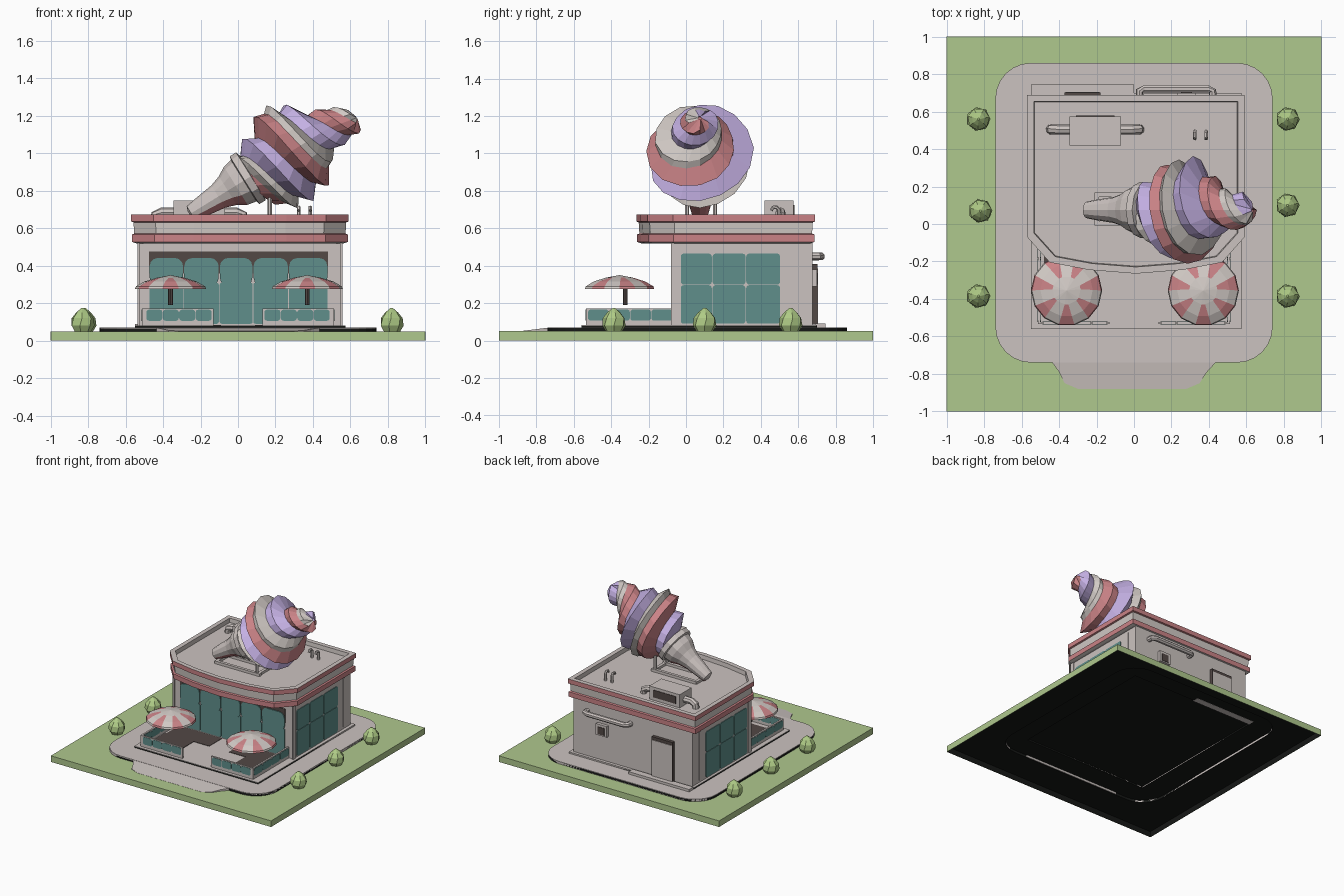
import bpy, bmesh, math
from mathutils import Vector

if "Cube" in bpy.data.objects:
    bpy.data.objects.remove(bpy.data.objects["Cube"])

def mat(name, col):
    m = bpy.data.materials.new(name)
    m.diffuse_color = (*col, 1)
    m.use_nodes = True
    m.node_tree.nodes["Principled BSDF"].inputs["Base Color"].default_value = m.diffuse_color
    return m

STONE = mat("warm grey", (.60, .545, .525))
PALE = mat("pale grey", (.64, .59, .56))
PINK = mat("dusty pink", (.59, .225, .24))
LILAC = mat("lilac", (.56, .44, .78))
GRASS = mat("grass green", (.43, .58, .27))
LEAF = mat("leaf green", (.43, .60, .24))
GLASS = mat("teal glass", (.115, .275, .26))
DARK = mat("dark brown", (.085, .065, .06))
BLACK = mat("soil black", (.008, .009, .008))

def finish(name, bm, mats):
    bmesh.ops.recalc_face_normals(bm, faces=bm.faces)
    me = bpy.data.meshes.new(name)
    bm.to_mesh(me)
    bm.free()
    for m in mats:
        me.materials.append(m)
    ob = bpy.data.objects.new(name, me)
    bpy.context.collection.objects.link(ob)
    return ob

def loft(name, rings, mats, bands=None, caps=True):
    """Skin a list of closed rings; bands gives the material of each strip."""
    bm = bmesh.new()
    vs = [[bm.verts.new(p) for p in r] for r in rings]
    n = len(rings[0])
    for j in range(len(vs) - 1):
        for i in range(n):
            k = (i + 1) % n
            f = bm.faces.new((vs[j][i], vs[j][k], vs[j+1][k], vs[j+1][i]))
            f.material_index = bands[j] if bands else 0
    if caps:
        bm.faces.new(vs[0][::-1])
        bm.faces.new(vs[-1]).material_index = bands[-1] if bands else 0
    return finish(name, bm, mats)

def prism(name, pts, z0, z1, m, caps=True):
    return loft(name, [[(x, y, z) for x, y in pts] for z in (z0, z1)], [m], None, caps)

def box(name, x0, x1, y0, y1, z0, z1, m, caps=True):
    return prism(name, [(x0, y0), (x1, y0), (x1, y1), (x0, y1)], z0, z1, m, caps)

def tube(name, pts, r, m, sides=8):
    """Straight-jointed round pipe along a path."""
    pts = [Vector(p) for p in pts]
    rings = []
    for i, p in enumerate(pts):
        d = (pts[min(i+1, len(pts)-1)] - pts[max(i-1, 0)]).normalized()
        u = d.orthogonal().normalized() if i == 0 else (u - u.dot(d) * d).normalized()
        v = d.cross(u)
        rings.append([p + r * (math.cos(a) * u + math.sin(a) * v)
                      for a in (math.tau * k / sides for k in range(sides))])
    return loft(name, rings, [m])

def rounded(x0, x1, y0, y1, r, n=6):
    out = []
    for cx, cy, a0 in ((x1-r, y1-r, 0), (x0+r, y1-r, 90), (x0+r, y0+r, 180), (x1-r, y0+r, 270)):
        for k in range(n + 1):
            a = math.radians(a0 + 90 * k / n)
            out.append((cx + r * math.cos(a), cy + r * math.sin(a)))
    return out

def pane(name, axis, at, a0, a1, z0, z1, r, m, t=.004):
    """Thin rounded plate on a wall facing x or y."""
    p = rounded(a0, a1, z0, z1, r, 3)
    place = (lambda a, z, o: (at + o, a, z)) if axis == 'x' else (lambda a, z, o: (a, at + o, z))
    loft(name, [[place(a, z, o) for a, z in p] for o in (-t, t)], [m])

# Site: lawn, pavement and plinth as one stepped shell, hollow underneath
pave = rounded(-.74, .74, -.74, .86, .19)
base = rounded(-.55, .575, -.56, .70, .002)
edge = rounded(-1, 1, -1, 1, .001)
inner = rounded(-.997, .997, -.997, .997, .001)
steps = [(base, .078), (base, .066), (pave, .066), (pave, .046), (inner, .046), (inner, 0), (edge, 0),
         (edge, .05), (pave, .05), (pave, .07), (base, .07), (base, .082)]
loft("lawn_and_pavement", [[(x, y, z) for x, y in r] for r, z in steps], [BLACK, GRASS, STONE],
     [0, 0, 0, 0, 0, 1, 1, 1, 2, 2, 2])
ramp = [(-.44, -.735), (-.40, -.79), (-.37, -.85), (-.30, -.88), (.28, -.88), (.35, -.85), (.39, -.79), (.44, -.735)]
loft("front_ramp", [[(x, y, .049) for x, y in ramp],
                    [(x, y, .051 + .018 * (y + .88) / .145) for x, y in ramp]], [STONE])
box("back_step", -.55, .0, .69, .745, .065, .09, STONE)

# Building walls and windows
box("walls", -.53, .55, -.07, .675, .08, .53, STONE, False)
box("window_head", -.475, .48, -.074, -.06, .36, .475, DARK)
fx = (-.475, -.29, -.1, .08, .27, .48)
for a, b in zip(fx, fx[1:]):
    pane("front_window", 'y', -.077, a + .003, b - .003, .292, .442, .045, GLASS)
    pane("front_window_lower", 'y', -.073, a + .002, b - .002, .09, .31, .012, GLASS)
sy = (-.03, .14, .32, .505)
for at in (-.531, .551):
    for a, b in zip(sy, sy[1:]):
        for z0, z1 in ((.09, .296), (.299, .465)):
            pane("side_window", 'x', at, a + .002, b - .002, z0, z1, .016, GLASS)
    box("corner_post", at - .006, at + .006, -.08, -.045, .08, .53, STONE)
    box("side_pilaster", at - .004, at + .004, .575, .59, .1, .5, STONE)

# Roof with striped fascia and parapet
half = [(-.58, .69), (-.58, -.07), (-.46, -.205), (-.25, -.245), (0, -.265)]
outline = half + [(-x, y) for x, y in half[-2::-1]]

def roof_ring(off, z):
    return [(.01 + x * (1 + off / .58), .21 + (y - .21) * (1 + off / .48), z) for x, y in outline]

prof = [(-.025, .52), (-.004, .527), (-.004, .567), (-.016, .572), (-.012, .632),
        (0, .636), (0, .673), (-.036, .673), (-.04, .64)]
loft("roof_fascia", [roof_ring(*p) for p in prof], [STONE, PINK, PALE], [0, 1, 1, 2, 1, 1, 0, 0])

def umbrella(cx, cy):
    tube("umbrella_pole", [(cx, cy + .03, .19), (cx, cy + .03, .32)], .013, DARK, 8)
    n = 14
    bm = bmesh.new()
    levels = [(.19, .276), (.185, .29), (.14, .316), (.075, .336)]
    rows = [[bm.verts.new((cx + r * math.cos(math.tau * (i + w * (-1) ** i) / n),
                           cy + r * math.sin(math.tau * (i + w * (-1) ** i) / n), z)) for i in range(n)]
            for (r, z), w in zip(levels, (.0, .0, .05, .2))]
    top = bm.verts.new((cx, cy, .35))
    low = bm.verts.new((cx, cy, .30))
    for i in range(n):
        k = (i + 1) % n
        for j in range(3):
            f = bm.faces.new((rows[j][i], rows[j][k], rows[j+1][k], rows[j+1][i]))
            f.material_index = 1 - i % 2
        bm.faces.new((rows[3][i], rows[3][k], top))
        bm.faces.new((rows[0][k], rows[0][i], low)).material_index = 2
    finish("umbrella", bm, [PALE, PINK, STONE])

# Patio fences, floor mats and umbrellas
for s, x0, x1, cx in ((-1, -.50, -.13, -.36), (1, .13, .50, .37)):
    box("patio_mat", cx - .13, cx + .13, -.48, -.24, .08, .086, DARK)
    box("entry_mat", min(s*.09, s*.48), max(s*.09, s*.48), -.245, -.08, .08, .085, DARK)
    box("fence_front", x0, x1, -.535, -.522, .08, .172, STONE)
    xe = s * .505
    box("fence_side", xe - .007, xe + .007, -.535, -.07, .08, .172, STONE)
    for k in range(4):
        w = (x1 - x0 - .02) / 4
        pane("fence_front_glass", 'y', -.5285, x0 + .01 + k*w + .001, x0 + .01 + (k+1)*w - .001,
             .106, .166, .015, GLASS, .0085)
        y = -.525 + k * .113
        pane("fence_side_glass", 'x', xe, y + .001, y + .112, .106, .166, .015, GLASS, .009)
    umbrella(cx, -.355)

# Bushes
for x, y in ((-.83, .56), (-.82, .07), (-.83, -.385), (.82, .56), (.82, .10), (.82, -.385)):
    rings = [[(x + r * math.cos(math.tau * (k + o) / 7), y + r * math.sin(math.tau * (k + o) / 7), z)
              for k in range(7)] for r, z, o in
             ((.045, .048, 0), (.064, .08, 0), (.06, .12, .2), (.036, .15, .2), (.006, .175, 0))]
    loft("bush", rings, [LEAF])

# Back wall fittings
box("back_door_frame", -.37, -.18, .67, .702, .085, .41, DARK)
box("back_door", -.365, -.185, .698, .706, .09, .385, STONE)
tube("back_pipe", [(.03, .67, .45), (.03, .71, .45), (.055, .722, .45), (.395, .722, .45),
                   (.42, .71, .45), (.42, .67, .45)], .021, STONE)
box("meter_box", .23, .33, .67, .70, .29, .38, STONE)
box("meter_face", .25, .31, .698, .704, .30, .36, DARK)

# Rooftop air unit, ducts and vents
box("air_unit", -.345, -.07, .42, .575, .635, .748, STONE)
box("air_grille", -.31, -.105, .572, .579, .665, .725, DARK)
for x, s in ((-.345, -1), (-.07, 1)):
    tube("air_duct", [(x - s*.02, .505, .685), (x + s*.06, .505, .685), (x + s*.095, .505, .67),
                      (x + s*.10, .505, .63)], .027, STONE)
for x in (.325, .385):
    tube("roof_vent", [(x, .495, .63), (x, .495, .70), (x, .485, .712), (x, .465, .712),
                       (x, .455, .695)], .010, STONE, 6)

# Sign stand
for y in (.005, .155):
    box("sign_rail", -.21, .20, y - .012, y + .012, .635, .662, STONE)
    tube("sign_post", [(.17, y, .63), (.17, y, .84)], .012, STONE, 6)
for x in (-.20, .18):
    box("sign_crossbar", x - .012, x + .012, 0, .16, .635, .66, STONE)

# Tilted cone sign: t runs along the axis, angle runs from top toward the front
P0, D = Vector((-.25, .075, .68)), Vector((.85, 0, .527)).normalized()
UP, FRONT = Vector((-D.z, 0, D.x)), Vector((0, -1, 0))

def on_axis(t, a, r):
    return P0 + t * D + r * (math.cos(a) * UP + math.sin(a) * FRONT)

cone = [(-.01, .02), (0, .045), (.06, .055), (.17, .07), (.23, .09), (.28, .12), (.33, .13),
        (.335, .15), (.375, .15), (.39, .10)]
c = loft("cone", [[on_axis(t, math.tau * k / 12, r) for k in range(12)] for t, r in cone], [STONE, PINK])
for p in c.data.polygons:
    if p.normal.z < -.6 and p.center.x < .05:
        p.material_index = 1

# Swirl: pink, grey and lilac ridges wound together
ENV = [(.36, .13), (.41, .185), (.47, .225), (.54, .265), (.66, .28), (.72, .24), (.78, .165),
       (.84, .12), (.92, .105), (1.0, .085), (1.02, .01)]
STEPS = [(0, .76, 0), (.055, 1.04, 0), (.11, .9, 1), (.145, 1.0, 1), (.18, .76, 2), (.24, 1.04, 2)]
PITCH, T0, T1, N = .30, ENV[0][0], ENV[-1][0], 16

def env(t):
    for (a, ra), (b, rb) in zip(ENV, ENV[1:]):
        if t <= b:
            return ra + (rb - ra) * (t - a) / (b - a)
    return ENV[-1][1]

bm = bmesh.new()
grid = []
for j in range(30):
    s, k, m = STEPS[j % 6]
    row = []
    for i in range(N + 1):
        t = .50 - 2 * PITCH + (j // 6) * PITCH + s + PITCH * i / N
        t = min(max(t, T0), T1)
        # the tip and the first turn sag slightly
        sag = max(0, t - .86) * .2 + .035 * max(0, 1 - abs(t - .49) / .12)
        row.append(bm.verts.new(on_axis(t, math.tau * i / N, env(t) * k) - UP * sag))
    grid.append((row, m))
for (r0, m), (r1, _) in zip(grid, grid[1:]):
    for i in range(N):
        if (r0[i].co - r1[i].co).length + (r0[i+1].co - r1[i+1].co).length > .03:
            bm.faces.new((r0[i], r0[i+1], r1[i+1], r1[i])).material_index = m
bmesh.ops.remove_doubles(bm, verts=bm.verts, dist=.001)
bmesh.ops.delete(bm, geom=[v for v in bm.verts if not v.link_faces], context='VERTS')
finish("ice_cream_swirl", bm, [PINK, PALE, LILAC])
